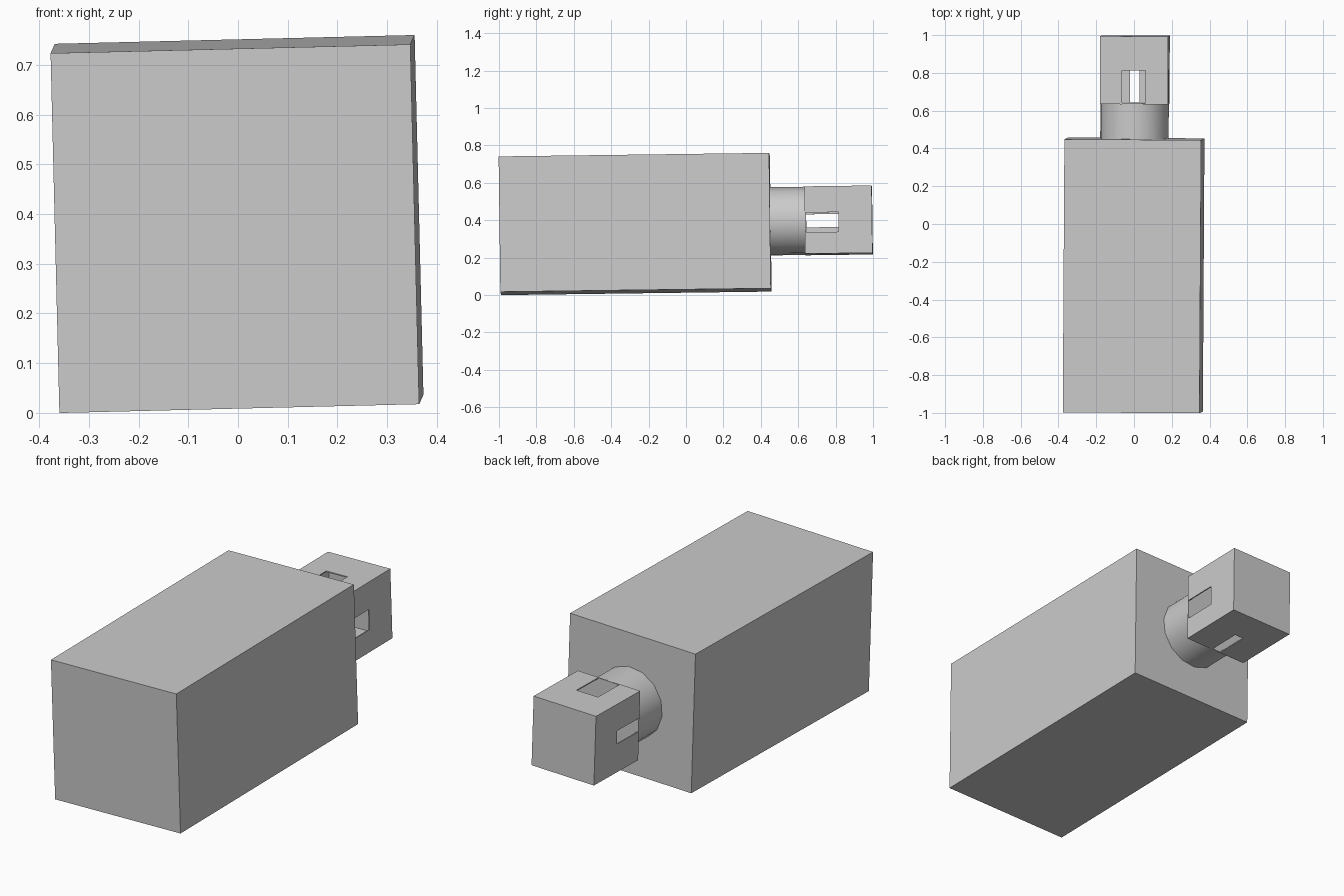
import bpy
import bmesh
from math import radians
from mathutils import Matrix, Euler, Vector

if "Cube" in bpy.data.objects:
    bpy.data.objects.remove(bpy.data.objects["Cube"], do_unlink=True)

# Whole body leans very slightly off the axes
LEAN = (Matrix.Translation((-0.002, -0.272, 0.38))
        @ Euler((radians(0.75), radians(-1.4), radians(-0.36))).to_matrix().to_4x4())

grey = bpy.data.materials.new("plain grey")
grey.use_nodes = True
grey.diffuse_color = (0.6, 0.6, 0.6, 1)
grey.node_tree.nodes["Principled BSDF"].inputs["Base Color"].default_value = (0.6, 0.6, 0.6, 1)


def finish(name, bm):
    mesh = bpy.data.meshes.new(name)
    bm.to_mesh(mesh)
    bm.free()
    mesh.materials.append(grey)
    obj = bpy.data.objects.new(name, mesh)
    bpy.context.collection.objects.link(obj)
    obj.matrix_world = LEAN
    return obj


def box(name, low, high):
    low, high = Vector(low), Vector(high)
    bm = bmesh.new()
    place = Matrix.Translation((low + high) / 2) @ Matrix.Diagonal((*(high - low), 1))
    bmesh.ops.create_cube(bm, size=1, matrix=place)
    return finish(name, bm)


def cut(target, cutter):
    cutter.hide_render = True
    cutter.hide_set(True)
    mod = target.modifiers.new(cutter.name, "BOOLEAN")
    mod.operation, mod.solver, mod.object = "DIFFERENCE", "EXACT", cutter
    bpy.context.view_layer.update()
    bpy.context.view_layer.objects.active = target
    bpy.ops.object.modifier_apply(modifier=mod.name)
    bpy.data.objects.remove(cutter, do_unlink=True)


# Long main block
box("main_block", (-0.362, -0.723, -0.362), (0.362, 0.723, 0.362))

# Round neck
bm = bmesh.new()
place = (Matrix.Translation((0, 0.815, 0.005)) @ Matrix.Rotation(radians(90), 4, "X")
         @ Matrix.Rotation(radians(-6), 4, "Z"))
bmesh.ops.create_cone(bm, cap_ends=True, segments=14, radius1=0.183, radius2=0.183,
                      depth=0.19, matrix=place)
neck = finish("neck", bm)
neck.select_set(True)
bpy.context.view_layer.objects.active = neck
bpy.ops.object.shade_smooth_by_angle(angle=radians(30))

# Hollow end cube
S, MID, Z = 0.18, 1.088, 0.005
WALL = 0.006
end = box("end_cube", (-S, MID - S, Z - S), (S, MID + S, Z + S))
I = S - WALL
cut(end, box("cavity", (-I, MID - I, Z - I), (I, MID + I, Z + I)))

# One slot through each of the four side walls, wider on top and right
Y0, Y1 = MID - I, MID
cut(end, box("top_slot", (-0.063, Y0, 0.1), (0.06, Y1, 0.3)))
cut(end, box("bottom_slot", (-0.03, Y0, -0.3), (0.021, Y1, -0.1)))
cut(end, box("right_slot", (0.1, Y0, -0.06), (0.3, Y1, 0.045)))
cut(end, box("left_slot", (-0.3, Y0, -0.026), (-0.1, Y1, 0.044)))
